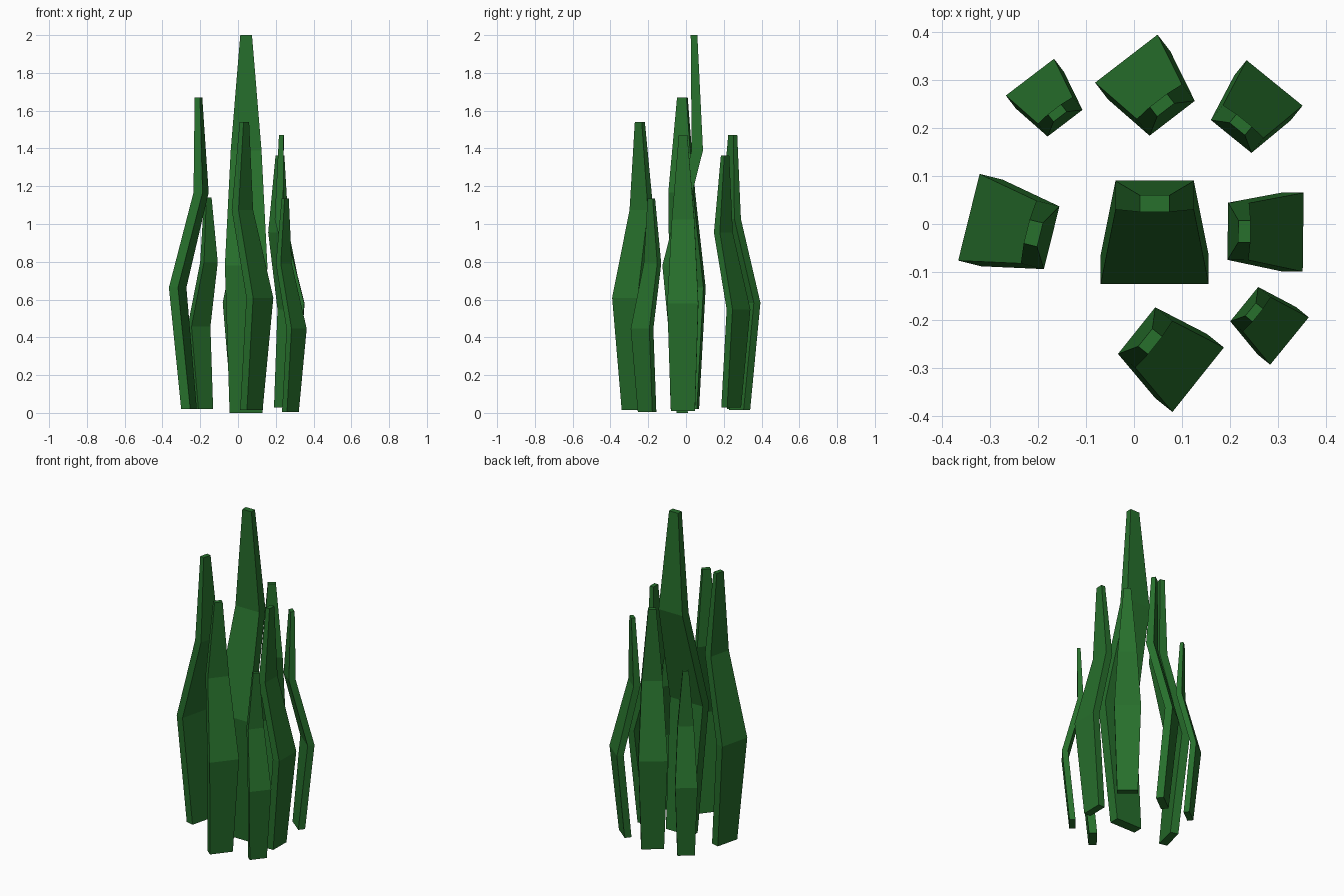
import bpy
import bmesh
from mathutils import Vector

if "Cube" in bpy.data.objects:
    bpy.data.objects.remove(bpy.data.objects["Cube"])

leaf_green = bpy.data.materials.new("leaf_green")
leaf_green.diffuse_color = (0.02, 0.16, 0.025, 1)
leaf_green.use_nodes = True
leaf_green.node_tree.nodes["Principled BSDF"].inputs["Base Color"].default_value = leaf_green.diffuse_color

# Full-size leaf profile: height, width, outer and inner depth (from outermost edge)
RINGS = [
    (0.00, 0.175, 0.075, 0.135),   # base
    (0.78, 0.225, 0.000, 0.060),   # outward bend
    (1.39, 0.163, 0.155, 0.215),   # inward bend
    (2.00, 0.062, 0.150, 0.185),   # tip
]


def leaf(name, a, b, scale, base_z):
    """Kinked four-sided leaf; a-b is its outermost edge, inward lies to the left."""
    a, b = Vector((*a, 0)), Vector((*b, 0))
    along = (b - a).normalized()
    inward = Vector((-along.y, along.x, 0))
    middle = (a + b) / 2
    bm = bmesh.new()
    loops = []
    for z, width, outer, inner in RINGS:
        h = width / 2
        corners = [(-h, outer), (h, outer), (h, inner), (-h, inner)]
        loops.append([bm.verts.new(middle + scale * (along * u + inward * v)
                                   + Vector((0, 0, base_z + scale * z)))
                      for u, v in corners])
    for low, high in zip(loops, loops[1:]):
        for i in range(4):
            j = (i + 1) % 4
            bm.faces.new((low[i], low[j], high[j], high[i]))
    bm.faces.new(loops[0][::-1])
    bm.faces.new(loops[-1])
    bmesh.ops.recalc_face_normals(bm, faces=bm.faces)
    mesh = bpy.data.meshes.new(name)
    bm.to_mesh(mesh)
    bm.free()
    mesh.materials.append(leaf_green)
    bpy.context.collection.objects.link(bpy.data.objects.new(name, mesh))


# Tall centre leaf and the ring of smaller leaves around it
leaf("leaf_centre", (-0.07, -0.125), (0.156, -0.125), 1.0, 0.0)
leaf("leaf_left", (-0.321, 0.105), (-0.366, -0.077), 0.825, 0.02)
leaf("leaf_right", (0.351, -0.10), (0.353, 0.066), 0.73, 0.01)
leaf("leaf_front", (0.08, -0.391), (0.187, -0.257), 0.762, 0.015)
leaf("leaf_front_right", (0.284, -0.292), (0.363, -0.195), 0.565, 0.005)
leaf("leaf_back", (0.049, 0.394), (-0.081, 0.294), 0.728, 0.015)
leaf("leaf_back_left", (-0.166, 0.344), (-0.267, 0.267), 0.56, 0.02)
leaf("leaf_back_right", (0.351, 0.246), (0.234, 0.341), 0.667, 0.028)
